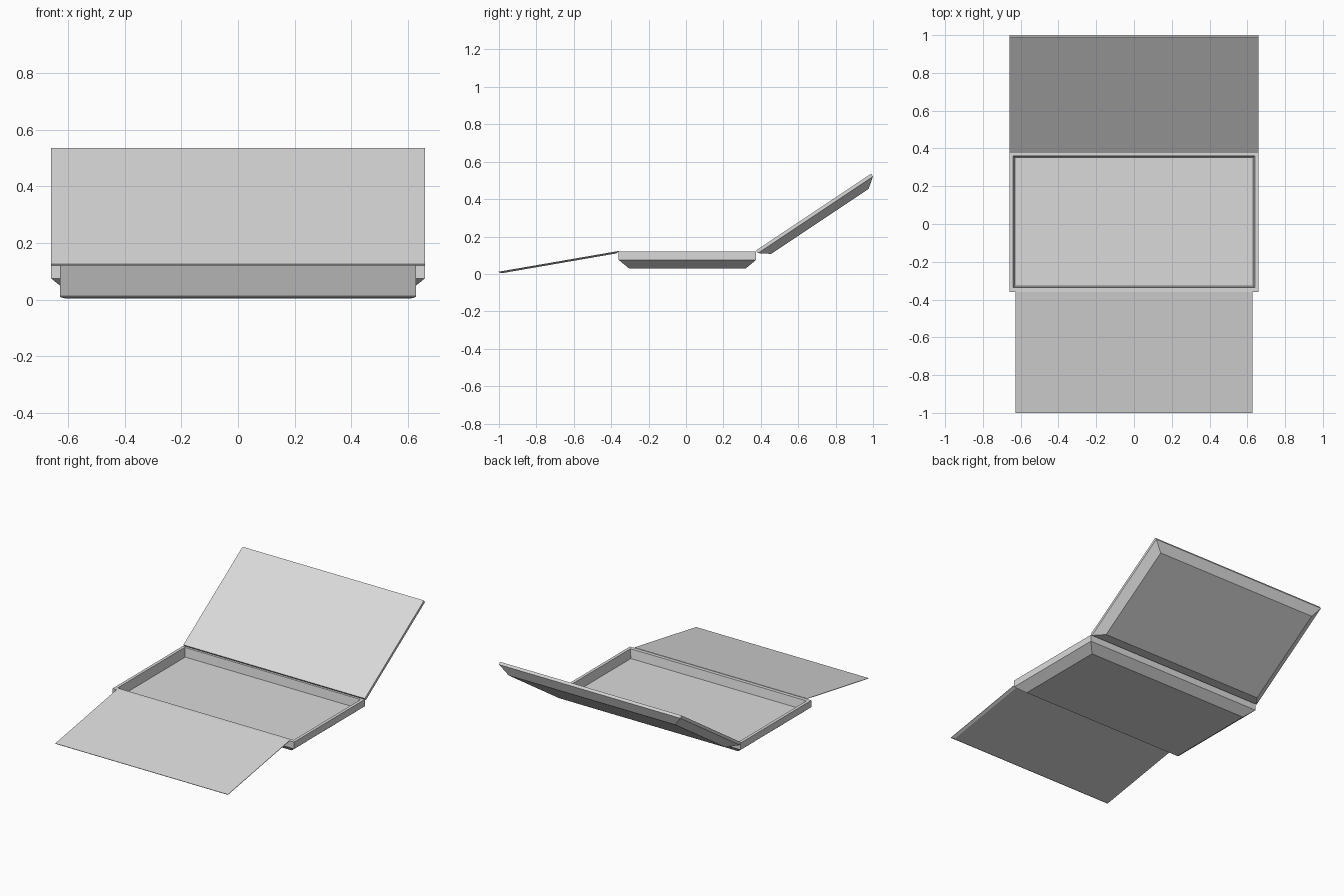
import bpy, bmesh, math
from mathutils import Matrix

cube = bpy.data.objects.get("Cube")
if cube:
    bpy.data.objects.remove(cube, do_unlink=True)

grey = bpy.data.materials.new("light grey")
grey.use_nodes = True
colour = (0.7, 0.7, 0.7, 1)
grey.diffuse_color = colour
grey.node_tree.nodes["Principled BSDF"].inputs["Base Color"].default_value = colour


def stacked_panel(name, rings, hinge=(0, 0, 0), tilt=0):
    """Closed solid from rectangles (half width, y min, y max, z), tilted about a hinge."""
    bm = bmesh.new()
    loops = [[bm.verts.new(p) for p in ((-w, a, z), (w, a, z), (w, b, z), (-w, b, z))]
             for w, a, b, z in rings]
    for low, high in zip(loops, loops[1:]):
        for i in range(4):
            j = (i + 1) % 4
            bm.faces.new((low[i], low[j], high[j], high[i]))
    bm.faces.new(loops[0][::-1])
    bm.faces.new(loops[-1])
    bmesh.ops.recalc_face_normals(bm, faces=bm.faces)
    bm.transform(Matrix.Translation(hinge) @ Matrix.Rotation(tilt, 4, "X"))
    mesh = bpy.data.meshes.new(name)
    bm.to_mesh(mesh)
    bm.free()
    mesh.materials.append(grey)
    obj = bpy.data.objects.new(name, mesh)
    bpy.context.collection.objects.link(obj)
    return obj


# Case body: tapered underside, upright rim, recessed tray
stacked_panel("case_body", [
    (0.605, -0.305, 0.32, 0.03),
    (0.66, -0.36, 0.375, 0.075),
    (0.66, -0.36, 0.375, 0.12),
    (0.64, -0.337, 0.36, 0.12),
    (0.63, -0.327, 0.352, 0.062),
])

# Raised lid: flat inner face, thin rim and tapered back
stacked_panel("lid", [
    (0.605, 0.056, 0.683, -0.06),
    (0.66, 0, 0.739, -0.018),
    (0.66, 0, 0.739, 0),
], hinge=(0, 0.375, 0.126), tilt=math.atan2(0.41, 0.615))

# Thin front flap sloping down to the ground, with a bevelled underside
stacked_panel("front_flap", [
    (0.61, -0.636, -0.014, -0.011),
    (0.628, -0.651, 0, -0.003),
    (0.628, -0.651, 0, 0),
], hinge=(0, -0.36, 0.123), tilt=math.radians(9.8))
